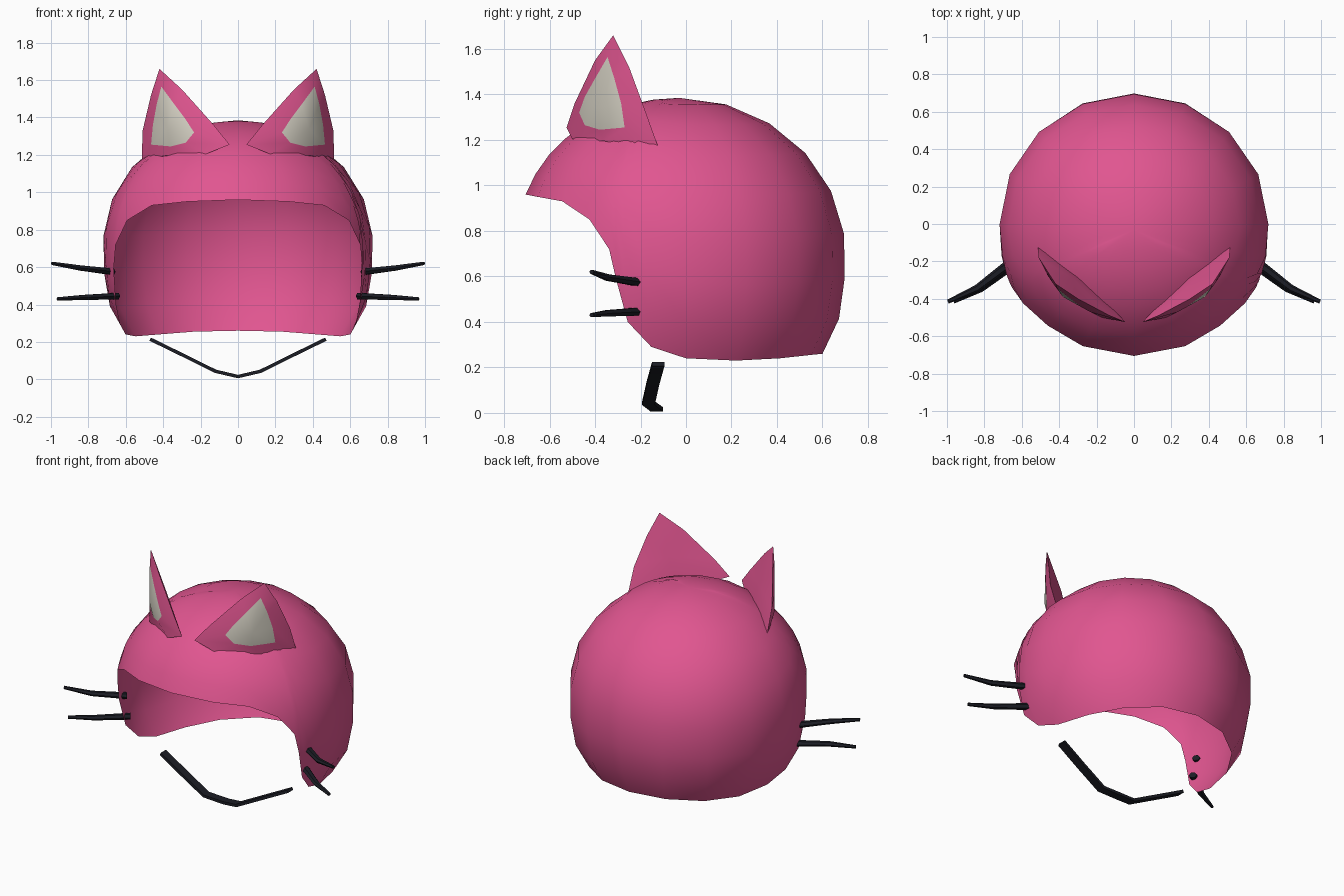
import bpy, bmesh
from math import sin, cos, acos, pi, radians
from mathutils import Vector

if "Cube" in bpy.data.objects:
    bpy.data.objects.remove(bpy.data.objects["Cube"])


def material(name, rgb):
    m = bpy.data.materials.new(name)
    m.use_nodes = True
    m.diffuse_color = (*rgb, 1)
    bsdf = m.node_tree.nodes["Principled BSDF"]
    bsdf.inputs["Base Color"].default_value = (*rgb, 1)
    bsdf.inputs["Roughness"].default_value = 0.7
    return m


PINK = material("pink", (0.75, 0.092, 0.28))
CREAM = material("cream", (0.68, 0.65, 0.56))
BLACK = material("black", (0.011, 0.012, 0.018))


def finish(name, bm, mats, angle=40):
    me = bpy.data.meshes.new(name)
    bm.to_mesh(me)
    bm.free()
    ob = bpy.data.objects.new(name, me)
    bpy.context.collection.objects.link(ob)
    for m in mats:
        me.materials.append(m)
    bpy.ops.object.select_all(action="DESELECT")
    ob.select_set(True)
    bpy.context.view_layer.objects.active = ob
    bpy.ops.object.shade_smooth_by_angle(angle=radians(angle))
    return ob


# Helmet shell: columns run from the crown down to the rim of the opening
MID, HIGH, ROWS = 0.73, 0.655, 8
RIM = [(0, .96), (22.5, .95), (40, .93), (54, .85), (62, .72), (64.5, .59),
       (68, .4), (76, .29), (90, .24), (112.5, .23), (135, .24),
       (157.5, .255), (180, .26)]


def shell_point(phi, z):
    d = (z - MID) / HIGH
    p = 2 if d > 0 else 3          # rounder dome above, fuller jaw below
    r = max(0, 1 - abs(d) ** p) ** (1 / p)
    r *= 1 + 0.06 * max(0, cos(phi))
    return Vector((0.72 * r * sin(phi), -0.7 * r * cos(phi) - 0.03 * max(0, d), z))


def build_shell():
    bm = bmesh.new()
    crown = bm.verts.new(shell_point(0, MID + HIGH))
    columns = RIM + [(360 - a, z) for a, z in RIM[-2:0:-1]]
    grid = []
    for a, zb in columns:
        end = acos((zb - MID) / HIGH)
        grid.append([bm.verts.new(shell_point(radians(a), MID + HIGH * cos(end * k / ROWS)))
                     for k in range(1, ROWS + 1)])
    for i, a in enumerate(grid):
        b = grid[(i + 1) % len(grid)]
        bm.faces.new((crown, a[0], b[0]))
        for k in range(ROWS - 1):
            bm.faces.new((a[k], a[k + 1], b[k + 1], b[k]))
    bm.normal_update()
    finish("helmet_shell", bm, [PINK], 60)


build_shell()

# Ears: outer outline, inset inner outline, bulged pad and a rounded back
OUTER = [(.045, -.525, 1.255), (.17, -.5, 1.205), (.4, -.36, 1.195),
         (.515, -.115, 1.15), (.51, -.18, 1.33), (.465, -.25, 1.52),
         (.42, -.32, 1.66), (.3, -.4, 1.55), (.13, -.49, 1.36)]
INNER = [(.235, -.47, 1.32), (.28, -.445, 1.265), (.36, -.38, 1.245),
         (.465, -.27, 1.255), (.455, -.285, 1.36), (.435, -.315, 1.47),
         (.41, -.345, 1.565), (.34, -.4, 1.47), (.28, -.445, 1.39)]


def build_ear(name, s):
    bm = bmesh.new()

    def vert(p):
        return bm.verts.new((s * p[0], p[1], p[2]))
    out, inn = [vert(p) for p in OUTER], [vert(p) for p in INNER]
    pad = vert((.38, -.39, 1.34))
    low, back = vert((.27, -.29, 1.19)), vert((.33, -.29, 1.4))
    n = len(out)
    for i in range(n):
        j = (i + 1) % n
        bm.faces.new((out[i], out[j], inn[j], inn[i]))
        bm.faces.new((inn[i], inn[j], pad)).material_index = 1
        if i > 2:
            bm.faces.new((out[j], out[i], back))
    bm.faces.new((out[0], back, low))
    bm.faces.new((out[3], low, back))
    bm.faces.new((out[0], low, out[3], out[2], out[1]))
    bmesh.ops.recalc_face_normals(bm, faces=bm.faces)
    finish(name, bm, [PINK, CREAM], 50)


# Swept bar with an elliptical or square section at each path point
def build_bar(name, path, side, sizes, sides, mat):
    bm = bmesh.new()
    pts = [Vector(p) for p in path]
    side = Vector(side)
    rings = []
    for i, p in enumerate(pts):
        t = (pts[min(i + 1, len(pts) - 1)] - pts[max(i - 1, 0)]).normalized()
        n = t.cross(side).normalized()
        w, h = sizes[i]
        rings.append([bm.verts.new(p + side * w * cos(a) + n * h * sin(a))
                      for a in (2 * pi * (k + .5) / sides for k in range(sides))])
    for a, b in zip(rings, rings[1:]):
        for k in range(sides):
            m = (k + 1) % sides
            bm.faces.new((a[k], a[m], b[m], b[k]))
    bm.faces.new(rings[0])
    bm.faces.new(rings[-1])
    bmesh.ops.recalc_face_normals(bm, faces=bm.faces)
    finish(name, bm, [mat], 40)


# Ears and whiskers on both sides
TAPER = [(.02, .025), (.016, .02), (.01, .011)]
for label, s in (("left", 1), ("right", -1)):
    build_ear(label + "_ear", s)
    build_bar(label + "_upper_whisker",
              [(s * .67, -.215, .575), (s * .84, -.345, .595), (s * .995, -.415, .62)],
              (0, 0, 1), TAPER, 6, BLACK)
    build_bar(label + "_lower_whisker",
              [(s * .645, -.215, .445), (s * .82, -.345, .438), (s * .965, -.415, .43)],
              (0, 0, 1), TAPER, 6, BLACK)

# Chin strap: a flat ribbon hanging under the opening
half = [(.47, -.122, .215), (.3, -.145, .132), (.12, -.165, .043)]
strap = half + [(0, -.128, .015)] + [(-x, y, z) for x, y, z in reversed(half)]
build_bar("chin_strap", strap, (0, 1, 0), [(.039, .013)] * len(strap), 4, BLACK)
